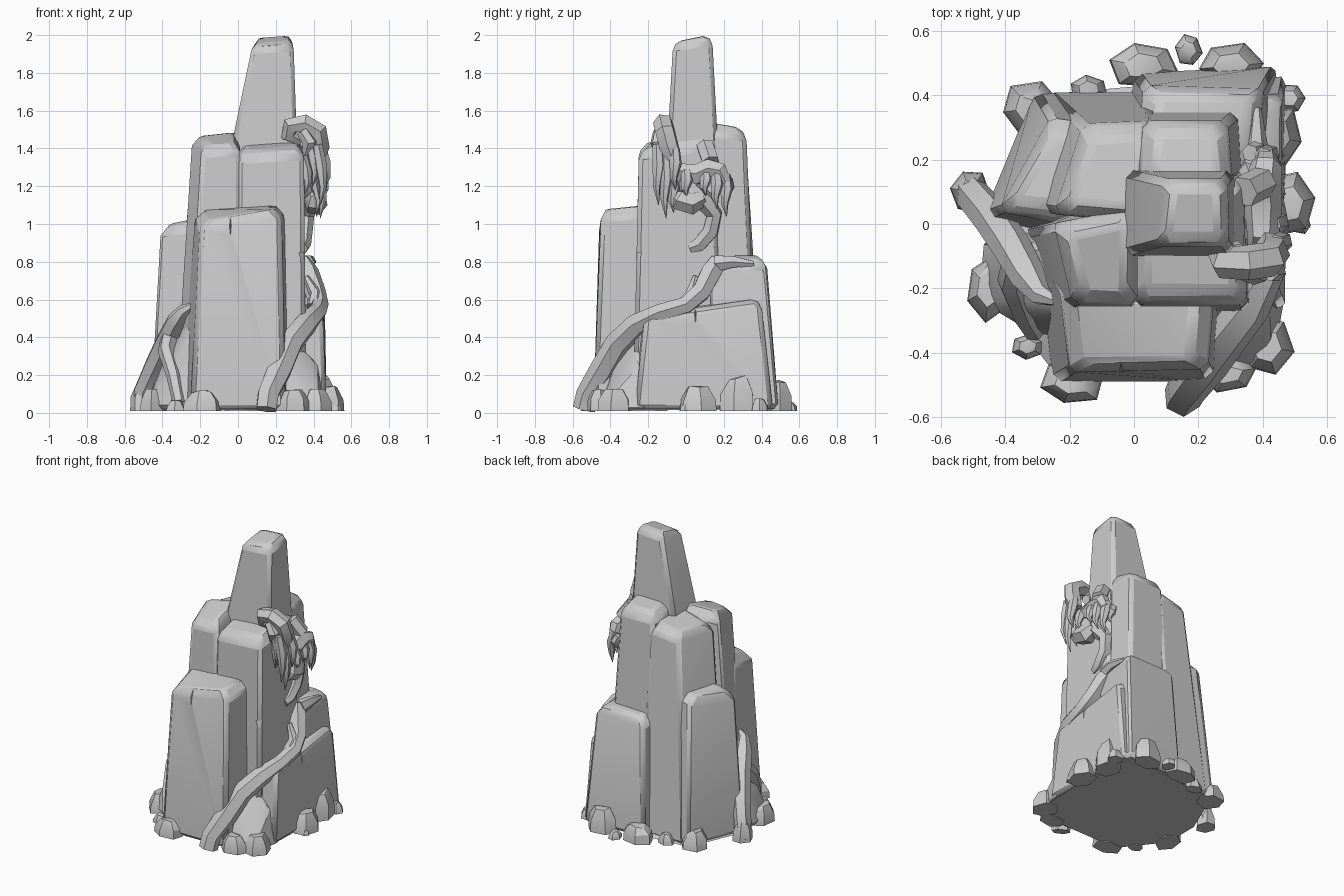
import bpy, bmesh, math, random
from mathutils import Vector
random.seed(4)


def finish(ob, angle=28):
    bpy.ops.object.select_all(action='DESELECT')
    ob.select_set(True)
    bpy.context.view_layer.objects.active = ob
    bpy.ops.object.shade_smooth_by_angle(angle=math.radians(angle))


def hull(name, pts, bevel):
    bm = bmesh.new()
    for p in pts:
        bm.verts.new(p)
    res = bmesh.ops.convex_hull(bm, input=bm.verts)
    loose = [v for v in bm.verts if not v.link_faces]
    bmesh.ops.delete(bm, geom=loose, context='VERTS')
    bmesh.ops.dissolve_limit(bm, angle_limit=math.radians(4), verts=bm.verts, edges=bm.edges)
    bmesh.ops.recalc_face_normals(bm, faces=bm.faces)
    me = bpy.data.meshes.new(name)
    bm.to_mesh(me)
    bm.free()
    ob = bpy.data.objects.new(name, me)
    bpy.context.collection.objects.link(ob)
    if bevel:
        m = ob.modifiers.new("worn_edges", 'BEVEL')
        m.width, m.segments = bevel, 1
        m.limit_method, m.angle_limit = 'ANGLE', math.radians(30)
    finish(ob)
    return ob


def pillar(name, base, top, lip=0.05, bevel=0.022, z0=0.02):
    # tapered column: base outline, shoulder outline, inset sloping cap
    c = sum((Vector(p) for p in top), Vector()) / len(top)
    pts = [(x, y, z0) for x, y in base]
    for p in top:
        v = Vector(p)
        pts.append(v - Vector((0, 0, lip)))
        d = c - v
        d.z = 0
        pts.append(v + d.normalized() * lip * 1.1)
    return hull(name, pts, bevel)


def notch(ob, loc, size, rot=0.0):
    # small wedge chipped out of an edge
    bpy.ops.mesh.primitive_cone_add(vertices=4, radius1=1, radius2=0, depth=2, location=loc,
                                    rotation=(math.pi, rot, 0))
    cut = bpy.context.object
    cut.name = "chip_cutter"
    cut.scale = size
    cut.hide_render = True
    cut.hide_set(True)
    m = ob.modifiers.new("chip", 'BOOLEAN')
    m.operation, m.object, m.solver = 'DIFFERENCE', cut, 'EXACT'


def tube(name, pts):
    # points are x, y, z, radius
    cu = bpy.data.curves.new(name, 'CURVE')
    cu.dimensions = '3D'
    cu.bevel_depth, cu.bevel_resolution, cu.use_fill_caps = 1.0, 1, True
    sp = cu.splines.new('POLY')
    sp.points.add(len(pts) - 1)
    for q, p in zip(sp.points, pts):
        q.co = (*p[:3], 1)
        q.radius = p[3]
    ob = bpy.data.objects.new(name, cu)
    bpy.context.collection.objects.link(ob)
    bpy.ops.object.select_all(action='DESELECT')
    ob.select_set(True)
    bpy.context.view_layer.objects.active = ob
    bpy.ops.object.convert(target='MESH')
    ob = bpy.context.object
    finish(ob, 35)
    return ob


# rock columns
peak = pillar("peak_column", [(-.08, -.11), (.32, -.11), (.32, .18), (-.08, .18)],
              [(.07, -.07, 1.955), (.295, -.07, 1.97), (.29, .14, 2.0), (.09, .14, 1.99)], .035, z0=1.2)
front = pillar("front_column", [(-.25, -.49), (.25, -.49), (.28, -.1), (-.31, -.05)],
               [(-.20, -.46, 1.02), (.23, -.45, 1.08), (.25, -.2, 1.1), (-.23, -.2, 1.08)])
pillar("middle_left_column", [(-.27, -.28), (.02, -.28), (.04, .15), (-.34, -.02)],
       [(-.19, -.25, 1.42), (.01, -.25, 1.43), (.01, .05, 1.49), (-.25, -.0, 1.47)])
mid = pillar("middle_right_column", [(0, -.28), (.36, -.28), (.37, .2), (0, .2)],
             [(0, -.25, 1.39), (.35, -.25, 1.41), (.34, .15, 1.46), (0, .15, 1.46)])
pillar("core_left_column", [(-.36, .05), (-.27, .41), (.05, .41), (.1, 0)],
       [(-.25, .03, 1.42), (-.16, .31, 1.42), (.06, .32, 1.45), (.06, 0, 1.47)])
pillar("core_back_column", [(-.03, .1), (.38, .05), (.36, .38), (0, .38)],
       [(.01, .12, 1.53), (.31, .08, 1.54), (.29, .32, 1.51), (.03, .32, 1.51)])
left = pillar("left_column", [(-.47, .02), (-.31, .41), (0, .4), (-.22, -.04)],
              [(-.42, .04, 1.0), (-.26, .33, 1.01), (-.05, .3, 1.04), (-.22, .0, 1.03)])
back = pillar("back_column", [(-.03, .2), (.46, .15), (.44, .49), (.0, .47)],
              [(.01, .2, .85), (.37, .12, .84), (.4, .42, .83), (.03, .43, .82)])
side = pillar("right_low_block", [(.15, -.28), (.47, -.27), (.47, .46), (.15, .44)],
              [(.2, -.24, .53), (.45, -.22, .52), (.46, .4, .6), (.2, .4, .62)], .035)
pillar("left_low_block", [(-.49, -.24), (-.47, -.04), (-.2, .0), (-.22, -.36), (-.32, -.34)],
       [(-.39, -.2, .28), (-.38, -.06, .36), (-.22, -.05, .5), (-.23, -.29, .46)], .04)
pillar("front_right_block", [(.2, -.46), (.43, -.45), (.47, -.22), (.2, -.2)],
       [(.22, -.38, .3), (.34, -.36, .2), (.42, -.24, .3), (.22, -.22, .42)], .04)
pillar("ground_slab", [(-.45, .05), (-.3, .4), (.38, .46), (.46, .2), (.44, -.38), (.2, -.46), (-.24, -.47), (-.45, -.2)],
       [(-.4, 0, .1), (.4, .4, .1), (.4, -.3, .1), (-.2, -.4, .1)], .02, 0, .015)

# chips and cracks
notch(front, (-.04, -.47, 1.0), (.022, .06, .11))
notch(front, (.245, -.46, .72), (.03, .03, .045))
notch(front, (-.225, -.48, .74), (.025, .025, .05))
notch(mid, (.35, -.26, .8), (.03, .03, .05))
notch(mid, (.17, -.25, 1.4), (.02, .04, .07))
notch(left, (-.3, .37, .62), (.03, .03, .04))
notch(back, (.44, .44, .55), (.03, .03, .05))
notch(side, (.46, .05, .55), (.06, .02, .09))
notch(peak, (.31, .165, 1.6), (.025, .025, .04))


# rubble around the foot: x, y, half width, half depth, height
def stone(i, x, y, w, d, h):
    n = 6
    a0 = random.uniform(0, 1)
    pts = []
    for k in range(n):
        a = a0 + k * math.tau / n
        r = random.uniform(.95, 1.12)
        ca, sa = math.cos(a) * w * r, math.sin(a) * d * r
        pts += [(x + ca, y + sa, .01), (x + ca * .95, y + sa * .95, h * random.uniform(.4, .6)),
                (x + ca * .55, y + sa * .55, h * random.uniform(.85, 1))]
    hull("rubble_stone_%02d" % i, pts, 0)


for i, s in enumerate([(-.19, -.49, .10, .07, .12), (.29, -.46, .09, .06, .13), (.41, -.38, .08, .09, .14),
                       (.48, .06, .08, .1, .15), (.44, .27, .08, .1, .2), (.48, .39, .055, .045, .08),
                       (.30, .49, .1, .07, .18), (.17, .54, .04, .05, .06), (.03, .49, .1, .07, .13),
                       (-.32, .36, .09, .08, .13), (-.51, .1, .06, .07, .15), (-.45, -.2, .07, .1, .13),
                       (-.33, -.38, .05, .04, .07), (.52, -.0, .03, .03, .05), (-.14, .42, .06, .04, .08)]):
    stone(i, *s)

# roots climbing the rock
tube("right_root", [(.15, -.54, 0.02, .06), (.16, -.52, .10, .062), (.22, -.44, .23, .07), (.28, -.36, .37, .068),
                    (.36, -.26, .47, .062), (.42, -.14, .53, .05), (.43, .0, .57, .05), (.41, .08, .64, .055),
                    (.37, .13, .74, .06), (.34, .17, .80, .05)])
tube("right_root_branch", [(.36, .16, .79, .05), (.38, .25, .80, .035), (.38, .36, .79, .015)])
tube("right_root_twig", [(.40, -.02, .56, .04), (.41, .03, .63, .035), (.36, .05, .72, .015)])
tube("left_root", [(-.51, .11, .02, .05), (-.50, .09, .12, .055), (-.44, .02, .25, .06), (-.38, -.07, .38, .06),
                   (-.33, -.16, .48, .055), (-.29, -.22, .54, .035), (-.24, -.24, .57, .015)])
tube("left_root_branch", [(-.36, -.1, .42, .045), (-.38, -.18, .33, .045), (-.34, -.28, .2, .04),
                          (-.31, -.33, .05, .035)])

# twisted stem and hanging growth on the right face
tube("upper_stem", [(.34, .02, .87, .03), (.345, .07, .89, .042), (.35, .13, .96, .045), (.36, .15, 1.05, .045),
                    (.38, .10, 1.12, .055), (.39, .03, 1.17, .06), (.38, -.02, 1.25, .05)])
tube("hanging_bulb", [(.40, -.07, 1.16, .02), (.41, -.04, 1.13, .06), (.41, .03, 1.11, .065), (.40, .09, 1.14, .045)])
tube("upper_coil", [(.33, -.08, 1.44, .03), (.27, -.10, 1.47, .045), (.28, -.12, 1.52, .05), (.35, -.12, 1.53, .055),
                    (.42, -.11, 1.49, .055), (.43, -.09, 1.41, .055), (.42, -.06, 1.33, .04)])
tube("coil_inner_curl", [(.34, -.14, 1.49, .035), (.38, -.15, 1.43, .04), (.36, -.13, 1.37, .025)])
tube("leaf_crown", [(.39, -.07, 1.23, .04), (.40, -.03, 1.28, .05), (.40, .05, 1.26, .06), (.40, .12, 1.29, .06),
                    (.41, .18, 1.28, .05), (.41, .21, 1.22, .035)])
tube("crown_link", [(.34, .1, 1.42, .05), (.40, .13, 1.33, .05)])
for i, (x, y, top, low) in enumerate([(.40, -.14, 1.44, 1.2), (.44, -.15, 1.42, 1.1), (.44, -.11, 1.36, 1.03),
                                      (.46, -.06, 1.40, 1.18), (.42, -.07, 1.26, 1.06), (.45, .0, 1.28, 1.14),
                                      (.44, .10, 1.28, 1.15), (.44, .16, 1.28, 1.08), (.42, .21, 1.26, 1.04),
                                      (.38, .22, 1.24, 1.12), (.36, -.1, 1.36, 1.16)]):
    h = top - low
    tube("hanging_leaf_%02d" % i, [(x - .02, y, top, .028), (x, y + .005, top - h * .35, .033),
                                   (x + .01, y - .005, top - h * .7, .02), (x - .005, y + .005, low, .002)])
